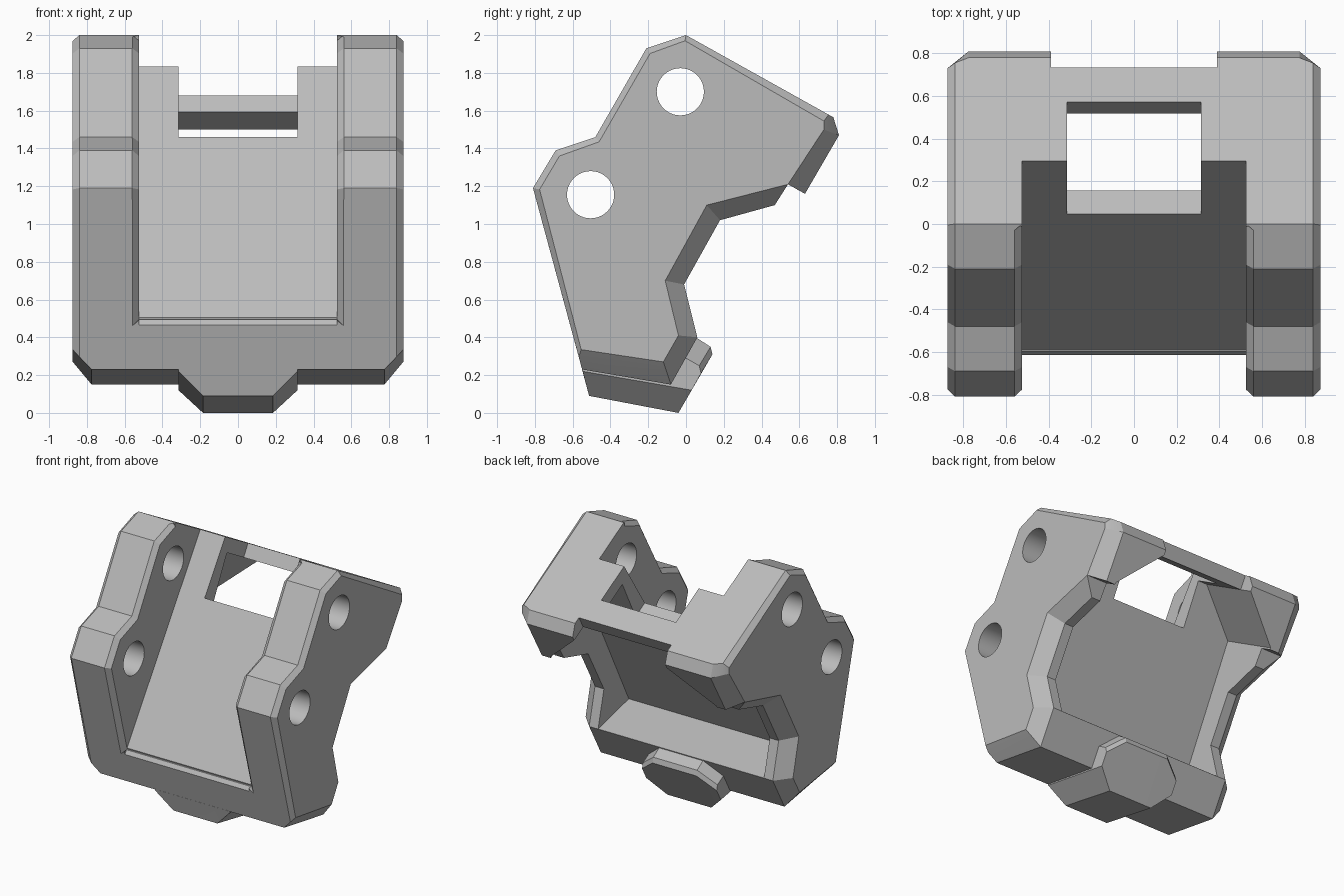
import bpy, bmesh, math
from mathutils import Vector

cube = bpy.data.objects.get("Cube")
if cube:
    bpy.data.objects.remove(cube, do_unlink=True)

grey = bpy.data.materials.new("plain_grey")
grey.use_nodes = True
grey.diffuse_color = (0.5, 0.5, 0.5, 1)
grey.node_tree.nodes["Principled BSDF"].inputs["Base Color"].default_value = (0.5, 0.5, 0.5, 1)


def loft(name, rings):
    """Mirrored solid from (x, side outline) rings given from the middle outwards."""
    rings = [(-x, p) for x, p in reversed(rings)] + rings
    bm = bmesh.new()
    loops = [[bm.verts.new((x, y, z)) for y, z in pts] for x, pts in rings]
    for a, b in zip(loops, loops[1:]):
        for i in range(len(a)):
            j = (i + 1) % len(a)
            bm.faces.new((a[i], a[j], b[j], b[i]))
    bm.faces.new(loops[0])
    bm.faces.new(loops[-1])
    bmesh.ops.remove_doubles(bm, verts=bm.verts, dist=0.0005)
    bmesh.ops.recalc_face_normals(bm, faces=bm.faces)
    mesh = bpy.data.meshes.new(name)
    bm.to_mesh(mesh)
    bm.free()
    mesh.materials.append(grey)
    obj = bpy.data.objects.new(name, mesh)
    bpy.context.collection.objects.link(obj)
    return obj


def mix(a, b, t):
    return [tuple(Vector(p).lerp(Vector(q), t)) for p, q in zip(a, b)]


def cut(body, cutter):
    cutter.hide_render = True
    mod = body.modifiers.new("cut", 'BOOLEAN')
    mod.operation = 'DIFFERENCE'
    mod.solver = 'EXACT'
    mod.object = cutter
    bpy.context.view_layer.objects.active = body
    bpy.ops.object.modifier_apply(modifier=mod.name)
    bpy.data.objects.remove(cutter, do_unlink=True)


# Outlines (y, z): stepped front edge, and the back rim with its chamfered outer line
front = [(-.81, 1.19), (-.69, 1.39), (-.48, 1.46), (-.21, 1.93), (0, 2)]
front_in = [(-.775, 1.183), (-.67, 1.36), (-.46, 1.435), (-.19, 1.903), (-.005, 1.97)]
rim = [(.78, 1.565), (.81, 1.47), (.63, 1.16), (.54, 1.21), (.47, 1.1), (.18, 1.02),
       (-.01, .68), (.06, .4), (-.08, .15), (-.55, .23)]
rim_out = [(.73, 1.545), (.73, 1.5), (.54, 1.21), (.54, 1.21), (.54, 1.21), (.11, 1.1),
           (-.11, .7), (-.04, .41), (-.12, .27), (-.555, .335)]
side = mix(rim, rim_out, .65)
side[0] = (.755, 1.579)
side[-1] = (-.568, .297)

# Main body
body = loft("bracket_body", [(.775, front + rim), (.84, front + side), (.875, front_in + rim_out)])

# Front channel with chamfered mouth
cut(body, loft("channel_cutter", [(.525, [(-.617, .46), (.5, 2.143), (.5, 2.4), (-1.3, 2.4), (-1.3, .46)])]))
far = [(-.1, 2.3), (-1.3, 2.3), (-1.3, .4)]
mouth = [(-.613, .46)] + front
mouth_in = [(-.585, .495)] + front_in
cut(body, loft("mouth_cutter", [(.524, mouth_in + far), (.5635, mix(mouth, mouth_in, -.1) + far)]))


# Rear cavity, with sloping gussets under the roof
def cavity(drop):
    z = 1.705 - .777 * drop
    return [(-.31, .49), (-.563 + .516 * z, z), (1.2, 1.21 - drop), (1.2, .127)]


cut(body, loft("cavity_cutter", [(.39, cavity(0)), (.7, cavity(.355))]))

# Recess behind the crossbar and window in the roof
cut(body, loft("recess_cutter", [(.39, [(.85, 1.79), (.45, 1.1), (1.2, 1), (1.2, 1.8)])]))
cut(body, loft("window_cutter", [(.315, [(-.21, 1.61), (.31, 1.31), (.345, 1.29), (.72, 1.94), (.2, 2.2)])]))

# Pin holes through both cheeks
for y, z in [(-.03, 1.7), (-.505, 1.155)]:
    ring = [(y + .125 * math.cos(a * math.tau / 40), z + .125 * math.sin(a * math.tau / 40)) for a in range(40)]
    cut(body, loft("hole_cutter", [(1.0, ring)]))

# Bottom tab with chamfered corners
tab = loft("bottom_tab", [
    (.185, [(-.551, .232), (-.513, .09), (-.04, 0), (.14, .31), (.13, .35), (.06, .395), (-.45, .33)]),
    (.315, [(-.551, .232), (-.547, .22), (.03, .12), (.08, .21), (.07, .25), (0, .29), (-.45, .33)])])

for obj in (body, tab):
    bpy.ops.object.select_all(action='DESELECT')
    obj.select_set(True)
    bpy.context.view_layer.objects.active = obj
    bpy.ops.object.shade_smooth_by_angle(angle=math.radians(15))
